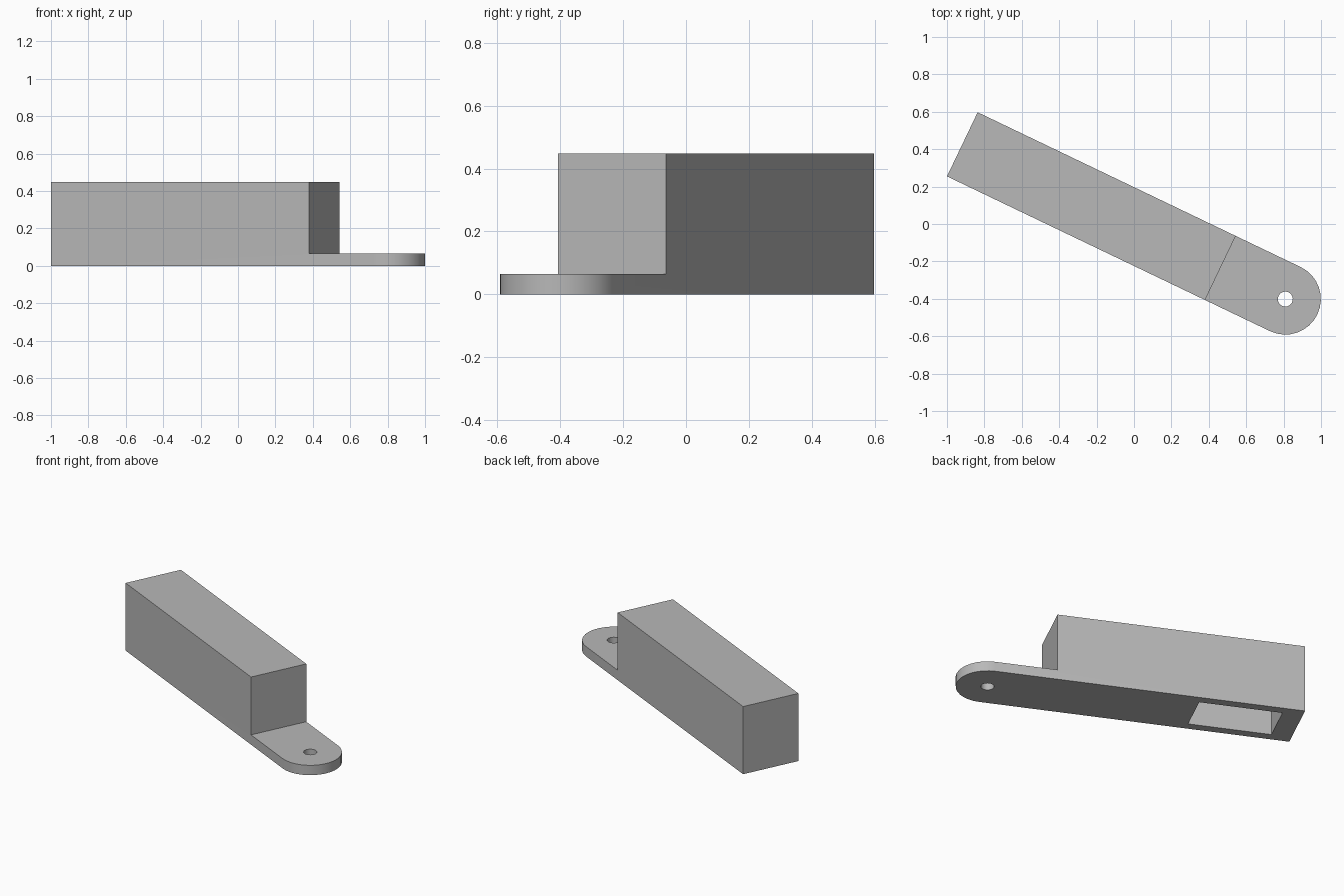
import bpy, bmesh, math
from mathutils import Matrix, Vector

cube = bpy.data.objects.get("Cube")
if cube:
    bpy.data.objects.remove(cube, do_unlink=True)

WIDTH, HEIGHT, TAB = 0.38, 0.447, 0.065
BODY_END, HOLE_U = 1.53, 1.915
R = WIDTH / 2

# Frame running along the bar, from the square end towards the tab
frame = Matrix.Translation((-0.918, 0.426, 0)) @ Matrix.Rotation(math.radians(-25.6), 4, "Z")

grey = bpy.data.materials.new("grey plastic")
grey.use_nodes = True
color = (0.48, 0.48, 0.48, 1)
grey.diffuse_color = color
grey.node_tree.nodes["Principled BSDF"].inputs["Base Color"].default_value = color


def prism(name, outline, z0, z1):
    """Extrude a plan outline between two heights."""
    bm = bmesh.new()
    base = bm.faces.new([bm.verts.new((x, y, z0)) for x, y in outline])
    top = bmesh.ops.extrude_face_region(bm, geom=[base])["geom"]
    verts = [g for g in top if isinstance(g, bmesh.types.BMVert)]
    bmesh.ops.translate(bm, verts=verts, vec=Vector((0, 0, z1 - z0)))
    bmesh.ops.recalc_face_normals(bm, faces=bm.faces)
    mesh = bpy.data.meshes.new(name)
    bm.to_mesh(mesh)
    bm.free()
    mesh.materials.append(grey)
    obj = bpy.data.objects.new(name, mesh)
    obj.matrix_world = frame
    bpy.context.collection.objects.link(obj)
    return obj


def rect(u0, u1, half):
    return [(u0, -half), (u1, -half), (u1, half), (u0, half)]


def arc(radius, start, end, steps):
    angles = [start + (end - start) * i / steps for i in range(steps + 1)]
    return [(HOLE_U + radius * math.cos(a), radius * math.sin(a)) for a in angles]


# Full bar with a rounded end
plan = [(0, R), (0, -R)] + arc(R, -math.pi / 2, math.pi / 2, 16)
bar = prism("bar_with_tab", plan, 0, HEIGHT)

# Step above the tab, underside pocket and screw hole
cutters = [
    prism("step_cutter", rect(BODY_END, 3, 1), TAB, 1),
    prism("pocket_cutter", rect(0.125, 0.64, 0.134), -0.1, 0.385),
    prism("hole_cutter", arc(0.04, 0, 2 * math.pi, 24)[:-1], -0.1, 0.2),
]
bpy.ops.object.select_all(action="DESELECT")
bpy.context.view_layer.objects.active = bar
bar.select_set(True)
for cutter in cutters:
    cutter.hide_render = True
    mod = bar.modifiers.new(cutter.name, "BOOLEAN")
    mod.operation = "DIFFERENCE"
    mod.solver = "EXACT"
    mod.object = cutter
    bpy.ops.object.modifier_apply(modifier=mod.name)
    bpy.data.objects.remove(cutter, do_unlink=True)

bpy.ops.object.shade_smooth_by_angle(angle=math.radians(30))
